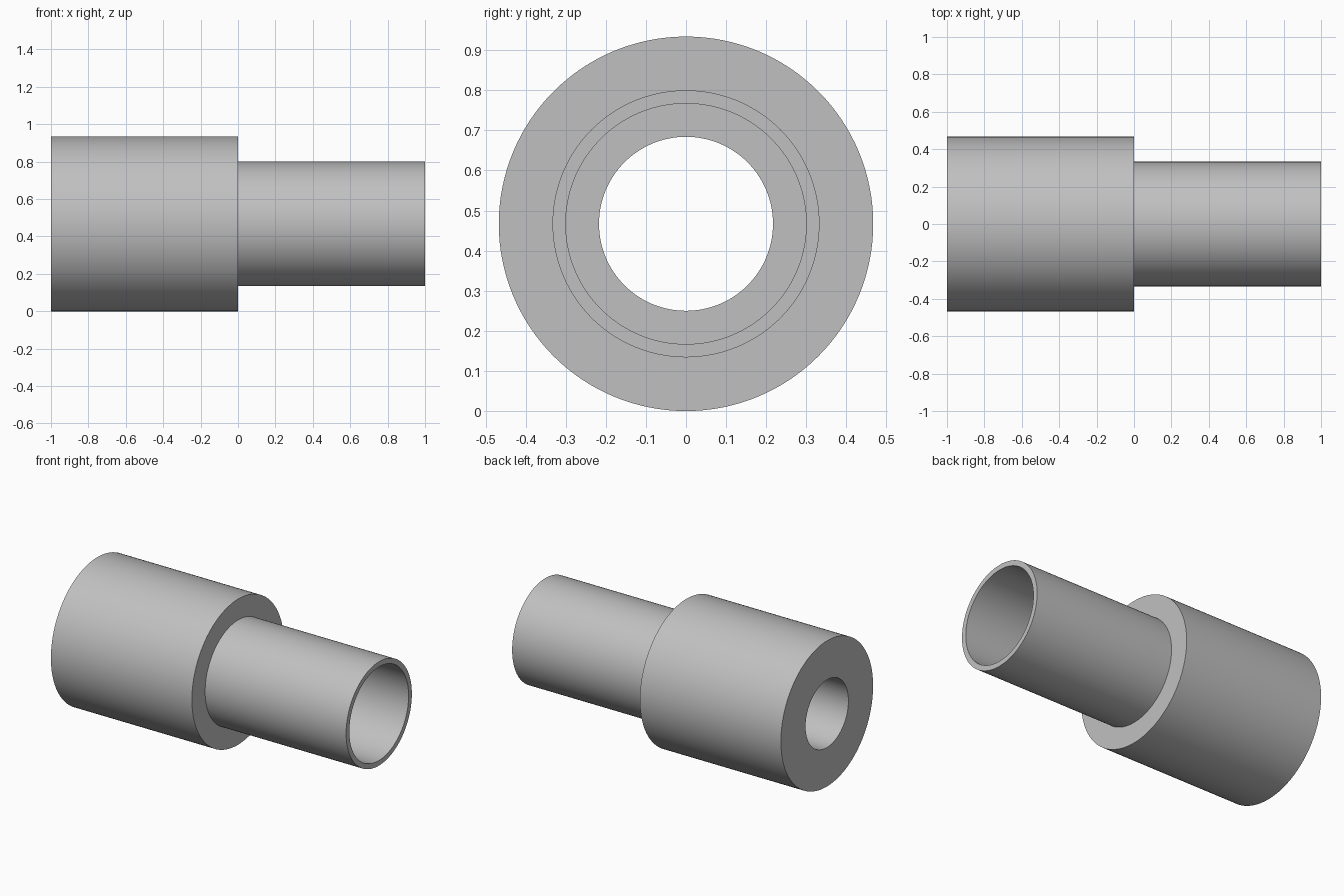
import bpy
import bmesh
import math
from mathutils import Vector

cube = bpy.data.objects.get("Cube")
if cube:
    bpy.data.objects.remove(cube, do_unlink=True)

SEGMENTS = 128
BODY_R, PIPE_R = 0.467, 0.333      # outer radii
SMALL_BORE, LARGE_BORE = 0.217, 0.30

# Plain grey material
grey = bpy.data.materials.new("plain grey")
grey.use_nodes = True
colour = (0.53, 0.53, 0.53, 1)
grey.diffuse_color = colour
grey.node_tree.nodes["Principled BSDF"].inputs["Base Color"].default_value = colour


def lathe_x(name, profile):
    """Revolve a closed (x, radius) profile around the x axis."""
    bm = bmesh.new()
    verts = [bm.verts.new((x, 0, r)) for x, r in profile]
    edges = [bm.edges.new((v, verts[(i + 1) % len(verts)])) for i, v in enumerate(verts)]
    bmesh.ops.spin(bm, geom=verts + edges, cent=Vector(), axis=Vector((1, 0, 0)),
                   angle=math.tau, steps=SEGMENTS, use_merge=True)
    bmesh.ops.remove_doubles(bm, verts=bm.verts[:], dist=0.0001)
    bmesh.ops.recalc_face_normals(bm, faces=bm.faces[:])
    mesh = bpy.data.meshes.new(name)
    bm.to_mesh(mesh)
    bm.free()
    mesh.materials.append(grey)
    obj = bpy.data.objects.new(name, mesh)
    bpy.context.collection.objects.link(obj)
    return obj


# Stepped sleeve: thick collar at -x, thin pipe at +x, stepped through bore
sleeve = lathe_x("stepped_sleeve", [
    (-1, BODY_R), (0, BODY_R), (0, PIPE_R), (1, PIPE_R),
    (1, LARGE_BORE), (0, LARGE_BORE), (0, SMALL_BORE), (-1, SMALL_BORE),
])
sleeve.location.z = BODY_R

# Smooth walls, sharp rims
bpy.ops.object.select_all(action="DESELECT")
sleeve.select_set(True)
bpy.context.view_layer.objects.active = sleeve
bpy.ops.object.shade_smooth_by_angle(angle=math.radians(30))
